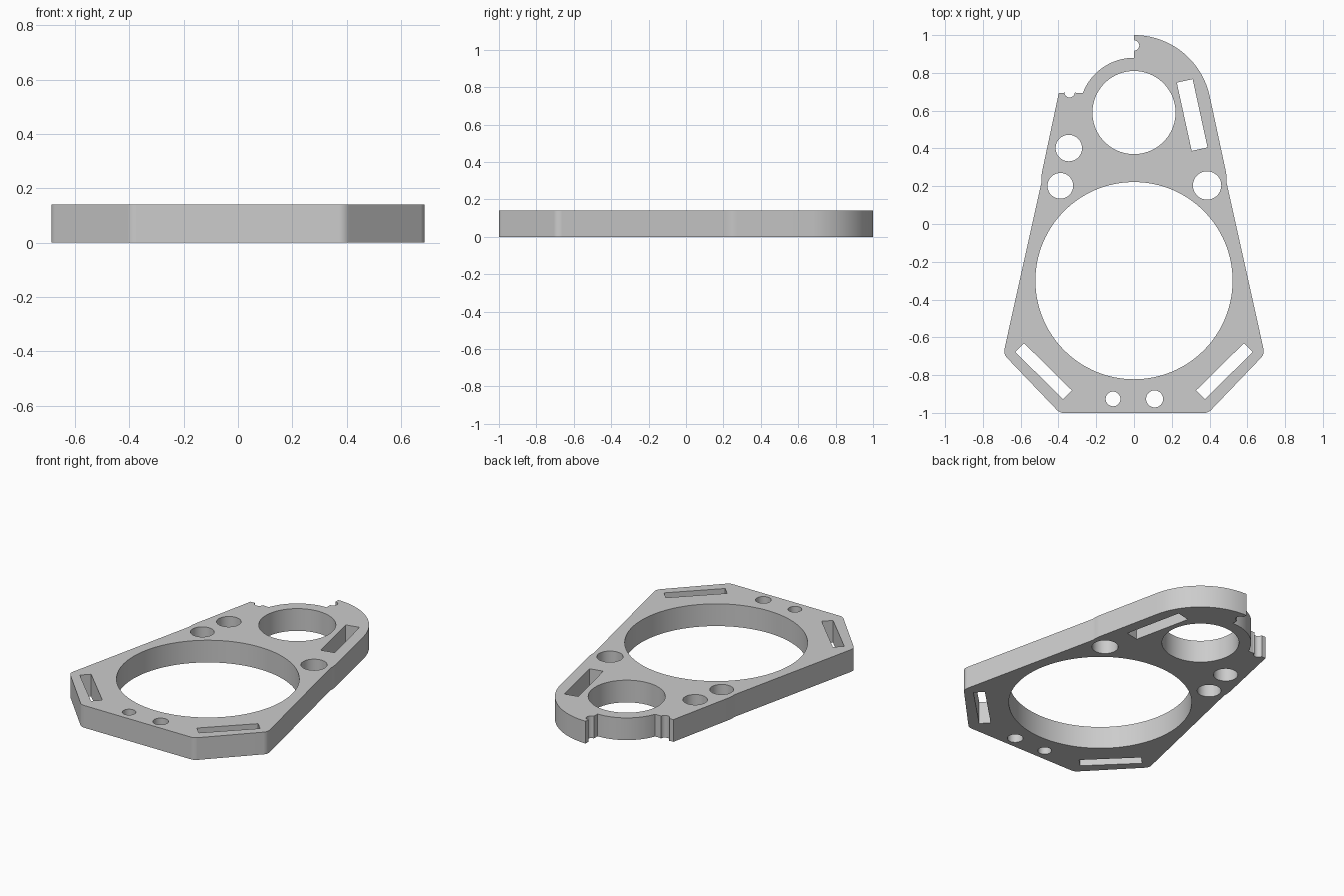
import bpy
from math import cos, sin, radians

cube = bpy.data.objects.get("Cube")
if cube:
    bpy.data.objects.remove(cube)

THICK = 0.14


def arc(cx, cy, r, start, end, n):
    """Points along an arc, angles in degrees."""
    angles = [radians(start + (end - start) * i / n) for i in range(n + 1)]
    return [(cx + r * cos(a), cy + r * sin(a)) for a in angles]


def circle(cx, cy, r, n=64):
    return arc(cx, cy, r, 0, 360, n)[:-1]


def slot(cx, cy, length, width, angle):
    """Rotated rectangle."""
    c, s = cos(radians(angle)), sin(radians(angle))
    corners = [(-1, -1), (1, -1), (1, 1), (-1, 1)]
    return [(cx + c * u * length / 2 - s * v * width / 2,
             cy + s * u * length / 2 + c * v * width / 2) for u, v in corners]


def mirrored(points):
    return [(-x, y) for x, y in reversed(points)]


# Outer outline, counter-clockwise: rounded lower corners and tapering side
lower_side = (arc(0.372, -0.95, 0.05, -90, -45, 5)
              + arc(0.637, -0.673, 0.05, -45, 12.5, 7)
              + [(0.491, 0.215), (0.491, 0.245), (0.487, 0.275)])
# Round shoulder, stepping in at the back with a small notch
shoulder = arc(0, 0.59, 0.41, 12, 90, 32)
back_notch = arc(0, 0.945, 0.028, 90, -90, 12)
inner_rim = arc(0, 0.59, 0.29, 90, 159, 24)
side_notch = ([(-0.307, 0.694)] + arc(-0.341, 0.698, 0.028, 0, -180, 12)
              + [(-0.372, 0.694), (-0.398, 0.694)])
outline = (lower_side + shoulder + back_notch + [(0, 0.88)]
           + inner_rim[1:] + side_notch + mirrored(lower_side))

# Openings
bores = [circle(0, -0.3, 0.522, 128), circle(0, 0.59, 0.22, 96)]
small_holes = [circle(*h) for h in (
    (-0.345, 0.402, 0.07), (-0.39, 0.202, 0.068), (0.387, 0.204, 0.075),
    (-0.111, -0.926, 0.039), (0.109, -0.926, 0.045))]
lower_slot = slot(0.479, -0.779, 0.355, 0.066, 44.6)
slots = [slot(0.308, 0.577, 0.37, 0.086, -77.7), lower_slot, mirrored(lower_slot)]

# Flat filled profile, extruded to the plate thickness
profile = bpy.data.curves.new("mounting_plate_profile", "CURVE")
profile.dimensions = "2D"
profile.fill_mode = "BOTH"
profile.extrude = THICK / 2
for loop in [outline] + bores + small_holes + slots:
    spline = profile.splines.new("POLY")
    spline.points.add(len(loop) - 1)
    for point, (x, y) in zip(spline.points, loop):
        point.co = (x, y, 0, 1)
    spline.use_cyclic_u = True

plate = bpy.data.objects.new("mounting_plate", profile)
bpy.context.collection.objects.link(plate)
bpy.ops.object.select_all(action="DESELECT")
plate.select_set(True)
bpy.context.view_layer.objects.active = plate
bpy.ops.object.convert(target="MESH")
plate = bpy.context.object

# Weld the caps to the walls and rest the underside on the ground
bpy.ops.object.mode_set(mode="EDIT")
bpy.ops.mesh.select_all(action="SELECT")
bpy.ops.mesh.remove_doubles(threshold=0.0001)
bpy.ops.mesh.normals_make_consistent(inside=False)
bpy.ops.object.mode_set(mode="OBJECT")
lowest = min(v.co.z for v in plate.data.vertices)
for v in plate.data.vertices:
    v.co.z -= lowest

# Smooth curved walls, keeping the long straight walls flat
bpy.ops.object.shade_smooth_by_angle(angle=radians(30))
weighted = plate.modifiers.new("flat_walls", "WEIGHTED_NORMAL")
weighted.keep_sharp = True

# Grey finish
grey = bpy.data.materials.new("plain_grey")
grey.use_nodes = True
color = (0.604, 0.604, 0.604, 1)
grey.diffuse_color = color
grey.node_tree.nodes["Principled BSDF"].inputs["Base Color"].default_value = color
plate.data.materials.clear()
plate.data.materials.append(grey)
